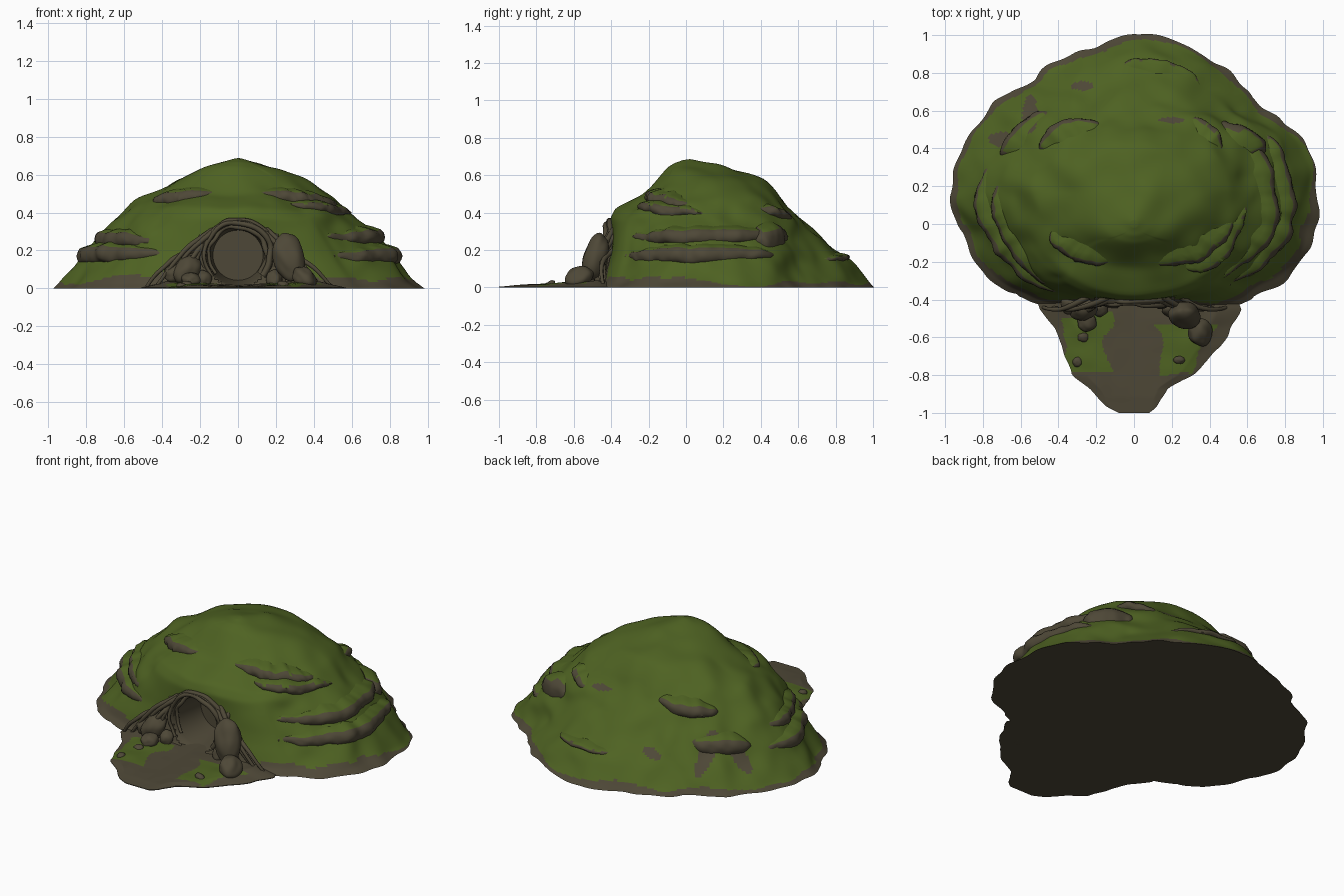
import bpy, bmesh, math, random
from mathutils import Vector, noise

random.seed(4)
cube = bpy.data.objects.get("Cube")
if cube:
    bpy.data.objects.remove(cube)


def material(name, rgb):
    m = bpy.data.materials.new(name)
    m.use_nodes = True
    m.diffuse_color = (*rgb, 1)
    bsdf = m.node_tree.nodes["Principled BSDF"]
    bsdf.inputs["Base Color"].default_value = (*rgb, 1)
    bsdf.inputs["Roughness"].default_value = 0.9
    return m


GRASS = material("moss green", (0.077, 0.123, 0.016))
EARTH = material("earth brown", (0.076, 0.064, 0.038))


def finish(name, bm, rule=None, angle=50):
    """Turn a bmesh into an object; rule(face) is True on earth faces."""
    bmesh.ops.recalc_face_normals(bm, faces=bm.faces)
    bm.normal_update()
    for f in bm.faces:
        f.smooth = True
        f.material_index = 1 if rule is None or rule(f) else 0
    me = bpy.data.meshes.new(name)
    bm.to_mesh(me)
    bm.free()
    me.materials.append(GRASS)
    me.materials.append(EARTH)
    ob = bpy.data.objects.new(name, me)
    bpy.context.collection.objects.link(ob)
    me.set_sharp_from_angle(angle=math.radians(angle))


def loft(bm, rows, closed=True):
    """Skin a list of point rows, returning the vertex rows."""
    vs = [[bm.verts.new(p) for p in row] for row in rows]
    n = len(vs[0])
    for a, b in zip(vs, vs[1:]):
        for i in range(n if closed else n - 1):
            j = (i + 1) % n
            bm.faces.new((a[i], a[j], b[j], b[i]))
    return vs


def lerp_table(table, key):
    """Interpolate rows of a table on their first column."""
    for a, b in zip(table, table[1:]):
        if key <= b[0]:
            t = (key - a[0]) / (b[0] - a[0])
            return [u + (v - u) * t for u, v in zip(a, b)]
    return list(table[-1])


# Hill contours: height, half width, front y, back y, middle y
LEVELS = [(0, .97, -.47, .98, .15), (.03, .93, -.44, .95, .15),
          (.13, .84, -.415, .87, .15), (.2, .79, -.405, .79, .15),
          (.3, .70, -.405, .68, .15), (.37, .63, -.405, .61, .15),
          (.42, .575, -.375, .56, .15), (.48, .505, -.235, .51, .15),
          (.58, .34, -.15, .42, .12), (.64, .18, -.10, .23, .05),
          (.67, .08, -.06, .07, 0), (.684, .015, -.015, .015, 0)]

# Lobes of the ground outline: angle, scale
LOBES = [(0, 1.01), (26, .975), (35, .92), (44, .875), (60, .95), (72, .99), (90, 1.02),
         (99, 1), (112, .96), (126, .91), (142, .98), (158, .97), (180, 1.01), (199, 1),
         (217, 1.06), (238, 1.07), (265, 1), (278, 1), (300, 1.1), (320, 1.08),
         (342, 1.035), (360, 1.01)]


def contour(deg, z, out=0.0):
    _, rx, front, back, mid = lerp_table(LEVELS, z)
    a = math.radians(deg)
    c, s = math.cos(a), math.sin(a)
    lobe = 1 + (lerp_table(LOBES, deg % 360)[1] - 1) * min(1, max(0, (.42 - z) / .3))
    p = Vector((rx * c * lobe, mid + lobe * s * (back - mid if s > 0 else mid - front), z))
    wob = noise.noise(p * 3) * .035 + noise.noise(p * 7.5) * .028
    wob *= min(1, rx * 1.6)
    if s < -.8:
        wob *= .25
    return p + Vector((c, s, 0)) * (wob + out)


# Hill
bm = bmesh.new()
heights = []
for a, b in zip(LEVELS, LEVELS[1:]):
    heights += [a[0] + (b[0] - a[0]) * k / 7 for k in range(7)]
heights.append(LEVELS[-1][0])
SEG = 280
rings = loft(bm, [[contour(360 * i / SEG, z) for i in range(SEG)] for z in heights])
bm.faces.new(rings[-1])
inner = [v for r in rings[1:] for v in r]
for _ in range(5):
    bmesh.ops.smooth_vert(bm, verts=inner, factor=.5, use_axis_x=True,
                          use_axis_y=True, use_axis_z=True)
for v in inner:
    v.co.z = max(.001, v.co.z + noise.noise(v.co * 6) * .02 * min(1, v.co.z * 5))
# doorway opening, hidden behind the tunnel and its frame
hole = []
for f in bm.faces:
    c = f.calc_center_median()
    if c.y < -.25 and c.x ** 2 + (c.z - .175) ** 2 < .168 ** 2:
        hole.append(f)
bmesh.ops.delete(bm, geom=hole, context='FACES')
bm.faces.new(rings[0])

# Bare patches on the back slope: x, y, half sizes
PATCHES = [(-.55, .58, .04, .1), (-.27, .73, .06, .025), (.2, .55, .07, .016),
           (-.7, .45, .07, .04)]


def bare_ground(f):
    c = f.calc_center_median()
    n = noise.noise(Vector((c.x * 4, c.y * 4, 2)))
    porch = c.y < -.24 and c.z < .37 - .75 * abs(c.x) + .03 * n
    patch = any(((c.x - x) / rx) ** 2 + ((c.y - y) / ry) ** 2 < 1 for x, y, rx, ry in PATCHES)
    rim = .045 if c.y < 0 else .028
    return f.normal.z < -.8 or c.z < rim + .04 * n or porch or patch


finish("hill", bm, bare_ground)

# Rock ledges: start and end angle, start and end height, thickness
LEDGES = [(-53, 42, .265, .275, .08), (-56, 30, .165, .175, .085),
          (-80, -14, .50, .43, .075), (-58, -5, .44, .39, .06),
          (22, 48, .24, .27, .13), (172, 236, .265, .25, .085),
          (165, 243, .175, .18, .09), (208, 255, .46, .49, .075),
          (108, 146, .41, .37, .075), (128, 160, .23, .2, .1),
          (35, 62, .42, .37, .06), (62, 95, .15, .17, .035)]
SECTION = [(-.09, .85), (-.03, .68), (.012, .5), (.03, .25), (.034, .0),
           (.032, -.25), (.015, -.5), (-.07, -.65)]
for k, (a0, a1, z0, z1, h) in enumerate(LEDGES):
    bm = bmesh.new()
    rows = []
    steps = int(abs(a1 - a0) / 1.2) + 6
    for i in range(steps + 1):
        t = i / steps
        taper = max(.02, math.sin(math.pi * t)) ** .45
        rough = noise.noise(Vector((t * steps * .14, k * 3.1, 0)))
        z = z0 + (z1 - z0) * t + .014 * rough
        rows.append([])
        for d, u in SECTION:
            out = d * (1 + .7 * rough) if d > 0 else d
            crack = .008 * noise.noise(Vector((i * .25, u * 4, k)))
            p = contour(a0 + (a1 - a0) * t, z, out * taper - .025 * (1 - taper) + crack)
            p.z += u * h * taper
            rows[-1].append(p)
    vs = loft(bm, rows)
    bm.faces.new(vs[0])
    bm.faces.new(vs[-1])
    finish(f"rock_ledge_{k + 1}", bm, lambda f: f.normal.z < .8, 60)

# Forecourt with a worn path running into the doorway
WIDTHS = [(-1, -.08, .08), (-.97, -.14, .12), (-.87, -.24, .18), (-.8, -.33, .31),
          (-.65, -.38, .46), (-.55, -.42, .51), (-.45, -.5, .57), (-.36, -.52, .56),
          (-.2, -.5, .5)]
bm = bmesh.new()
rows = []
COLS, ROWS = 90, 70
for j in range(ROWS + 1):
    y = -1 + .8 * j / ROWS
    _, lo, hi = lerp_table(WIDTHS, y)
    lo += .018 * noise.noise(Vector((y * 11, 1, 0)))
    hi += .018 * noise.noise(Vector((y * 11, 7, 0)))
    row = []
    for i in range(COLS + 1):
        t = i / COLS
        x = lo + (hi - lo) * t
        edge = min(1, 8 * min(t, 1 - t), (y + 1) * 12)
        side = min(1, abs(x) / .3)
        z = .004 + edge * (.006 + (y + 1) * (.015 + .03 * side))
        z += edge * .008 * side * noise.noise(Vector((x * 9, y * 9, 0)))
        row.append((x, y, z))
    rows.append(row)
vs = loft(bm, rows, closed=False)
rim = [r[0] for r in vs] + vs[-1][1:] + [r[-1] for r in vs[-2::-1]] + vs[0][-2:0:-1]
base = [bm.verts.new((v.co.x, v.co.y, 0)) for v in rim]
for i in range(len(rim)):
    j = (i + 1) % len(rim)
    bm.faces.new((rim[i], rim[j], base[j], base[i]))
bm.faces.new(base)


def worn_path(f):
    c = f.calc_center_median()
    n = .06 * noise.noise(Vector((c.x * 7, c.y * 7, 5)))
    left = -.37 + n < c.x < -.14 + n and -.78 < c.y < -.48 + n
    right = .14 + n < c.x < .38 + n + (c.y + .65) * .5 and -.8 + n < c.y < -.53
    return f.normal.z < .5 or not (left or right)


finish("forecourt", bm, worn_path)

# Tunnel: y and radius, from the outer frame to the back wall
bm = bmesh.new()
rows = []
for y, r in [(-.35, .2), (-.41, .195), (-.425, .182), (-.415, .168), (-.38, .16),
             (-.33, .15), (-.25, .14), (-.18, .132)]:
    rows.append([(r * math.cos(2 * math.pi * i / 48), y,
                  max(.012, .175 + r * math.sin(2 * math.pi * i / 48))) for i in range(48)])
bm.faces.new(loft(bm, rows)[-1])
finish("tunnel", bm)


# Roots
def root(name, points, radius):
    cu = bpy.data.curves.new(name, 'CURVE')
    cu.dimensions = '3D'
    cu.bevel_depth = radius
    cu.bevel_resolution = 2
    cu.resolution_u = 6
    sp = cu.splines.new('NURBS')
    sp.points.add(len(points) - 1)
    sp.use_endpoint_u = True
    sp.order_u = 3
    for i, (q, p) in enumerate(zip(sp.points, points)):
        q.co = (*p, 1)
        q.radius = 1.1 - .6 * i / len(points)
    tmp = bpy.data.objects.new(name, cu)
    bpy.context.collection.objects.link(tmp)
    me = bpy.data.meshes.new_from_object(tmp.evaluated_get(
        bpy.context.evaluated_depsgraph_get()))
    bpy.data.objects.remove(tmp)
    bm = bmesh.new()
    bm.from_mesh(me)
    finish(name, bm)


for k, (r, y) in enumerate([(.175, -.425), (.19, -.405), (.155, -.39)]):
    pts = []
    for i in range(15):
        a = math.radians(-40 + 260 * i / 14)
        w = r + random.uniform(-.01, .01)
        pts.append((w * math.cos(a), y + random.uniform(-.01, .01), .175 + w * math.sin(a)))
    root(f"door_root_{k + 1}", pts, .016)
for side, label in ((-1, "right"), (1, "left")):
    for k, (x0, z0, x1, z1) in enumerate([(.08, .345, .38, .03), (.14, .31, .44, .01),
                                          (.17, .24, .33, .02), (.19, .28, .24, .02),
                                          (.25, .2, .48, .01)]):
        pts = []
        for i in range(6):
            t = i / 5
            pts.append((side * (x0 + (x1 - x0) * t + random.uniform(-.012, .012)),
                        -.375 - .07 * math.sin(2.2 * t) - .01 * (k % 3),
                        z0 + (z1 - z0) * t + .03 * math.sin(math.pi * t)))
        root(f"{label}_root_{k + 1}", pts, .015)

# Boulders: centre, half sizes, lean
BOULDERS = [((.27, -.485, .165), (.085, .065, .125), .1), ((.35, -.57, .055), (.06, .075, .06), .3),
            ((.19, -.45, .05), (.04, .04, .05), 0), ((-.27, -.45, .1), (.07, .06, .075), -.3),
            ((-.34, -.43, .08), (.05, .05, .05), 0), ((-.25, -.52, .045), (.05, .05, .04), 0),
            ((-.18, -.45, .05), (.04, .04, .045), 0), ((-.27, -.6, .02), (.03, .025, .02), 0),
            ((-.3, -.73, .015), (.025, .025, .015), 0), ((.24, -.72, .02), (.03, .02, .02), .5)]
for k, (pos, size, lean) in enumerate(BOULDERS):
    bm = bmesh.new()
    bmesh.ops.create_icosphere(bm, subdivisions=4, radius=1)
    for v in bm.verts:
        v.co *= 1 + .13 * noise.noise(v.co * 1.4 + Vector((k * 5, 0, 0)))
        x, y, z = (c * s for c, s in zip(v.co, size))
        v.co = Vector((x - lean * z, y + .2 * z, z)) + Vector(pos)
        v.co.z = max(0, v.co.z)
    finish(f"boulder_{k + 1}", bm)
